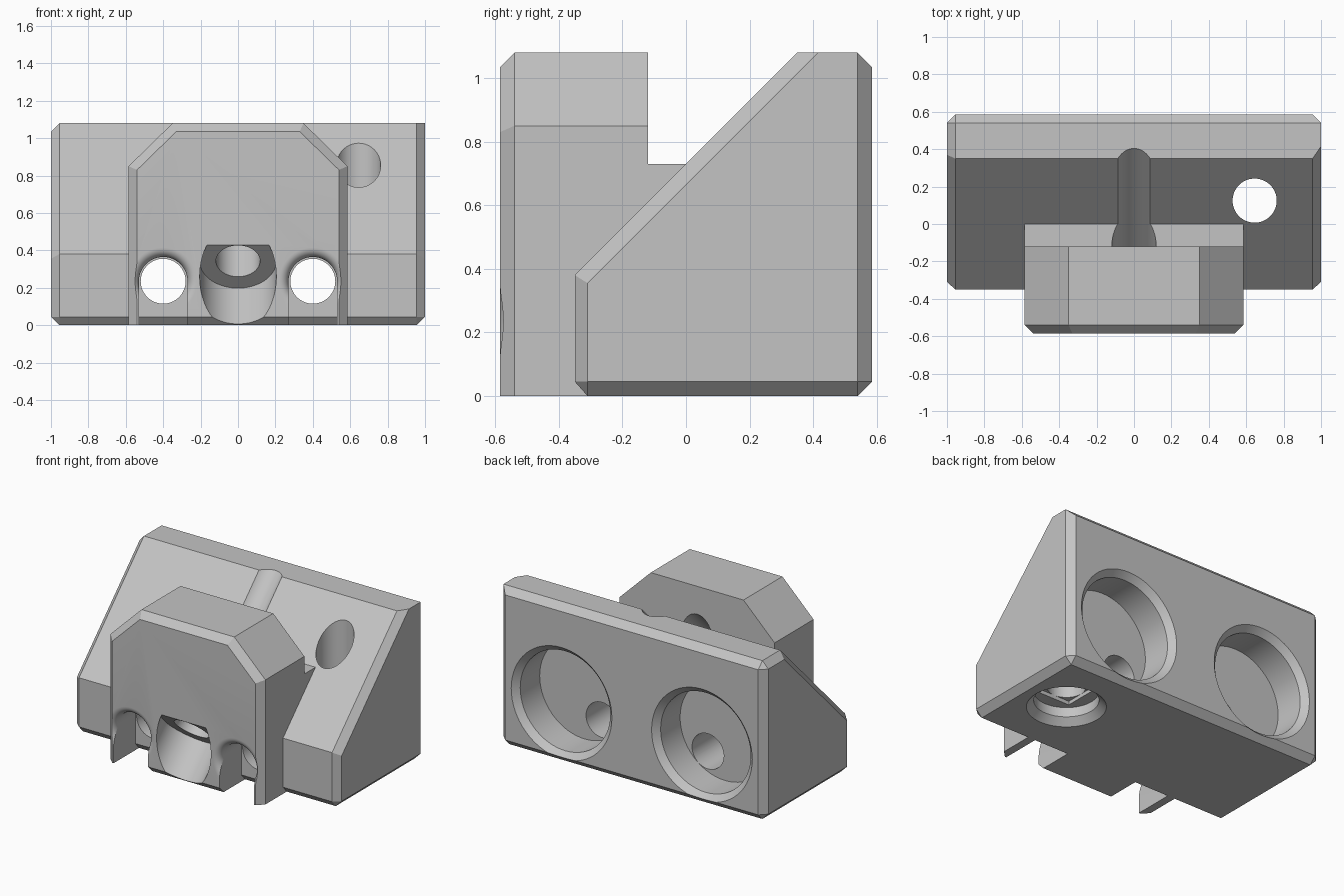
import bpy, bmesh, math
from mathutils import Vector, Matrix

if "Cube" in bpy.data.objects:
    bpy.data.objects.remove(bpy.data.objects["Cube"], do_unlink=True)

C = 0.045  # chamfer size

grey = bpy.data.materials.new("light_grey")
grey.use_nodes = True
grey.diffuse_color = (0.55, 0.55, 0.55, 1)
grey.node_tree.nodes["Principled BSDF"].inputs["Base Color"].default_value = (0.55, 0.55, 0.55, 1)


def add_object(name, bm):
    bmesh.ops.recalc_face_normals(bm, faces=bm.faces)
    mesh = bpy.data.meshes.new(name)
    bm.to_mesh(mesh)
    bm.free()
    mesh.materials.append(grey)
    obj = bpy.data.objects.new(name, mesh)
    bpy.context.collection.objects.link(obj)
    return obj


def hull(name, points):
    """Convex solid around the points."""
    bm = bmesh.new()
    for p in points:
        bm.verts.new(p)
    res = bmesh.ops.convex_hull(bm, input=bm.verts)
    loose = [g for g in res["geom_interior"] if isinstance(g, bmesh.types.BMVert)]
    bmesh.ops.delete(bm, geom=loose, context="VERTS")
    bmesh.ops.dissolve_limit(bm, angle_limit=0.005, verts=bm.verts, edges=bm.edges)
    return add_object(name, bm)


def box(name, lo, hi):
    return hull(name, [(x, y, z) for x in (lo[0], hi[0]) for y in (lo[1], hi[1]) for z in (lo[2], hi[2])])


def turned(name, origin, axis, profile, sides=64):
    """Closed solid of revolution from (radius, distance) pairs along an axis."""
    bm = bmesh.new()
    rings = []
    for r, d in profile:
        rings.append([bm.verts.new((r * math.cos(a), r * math.sin(a), d))
                      for a in (2 * math.pi * i / sides for i in range(sides))])
    for a, b in zip(rings, rings[1:]):
        for i in range(sides):
            j = (i + 1) % sides
            bm.faces.new((a[i], a[j], b[j], b[i]))
    bm.faces.new(rings[0])
    bm.faces.new(rings[-1])
    turn = Vector((0, 0, 1)).rotation_difference(Vector(axis)).to_matrix().to_4x4()
    bm.transform(Matrix.Translation(origin) @ turn)
    return add_object(name, bm)


def combine(target, other, operation="DIFFERENCE"):
    other.hide_render = True
    mod = target.modifiers.new("combine", "BOOLEAN")
    mod.operation, mod.solver, mod.object = operation, "EXACT", other
    bpy.context.view_layer.objects.active = target
    bpy.ops.object.modifier_apply(modifier=mod.name)
    bpy.data.objects.remove(other, do_unlink=True)


# Sloped main body with chamfered sides; one top end is chamfered too
full = [(-0.35, C), (-0.31, 0), (0.54, 0), (0.585, C), (0.585, 1.035), (0.54, 1.08), (0.35, 1.08), (-0.35, 0.38)]
points = [(s * (1 - C), y, z) for s in (-1, 1) for y, z in full]
for x, top in ((1, 1.08), (-1, 1.035)):
    points += [(x, y, z) for y, z in
               ((-0.31, C), (0.54, C), (0.54, top), (top - 0.665, top), (-0.31, 0.355))]
body = hull("bracket_body", points)

# Front block with clipped top corners and a chamfered face
points = []
for s in (-1, 1):
    for x, z in ((0.585, 0), (0.585, 0.85), (0.35, 1.08)):
        points += [(s * x, y, z) for y in (-0.54, -0.12)]
    points += [(s * x, -0.585, z) for x, z in ((0.54, 0), (0.54, 0.83), (0.33, 1.035))]
block = hull("front_block", points)

# Bottom chamfer between the two slots
combine(block, hull("chamfer_cutter", [(x, y, z) for x in (-0.3, 0.3)
                                       for y, z in ((-0.63, C * 2), (-0.63, -C), (-0.495, -C))]))

# Arched slots, open below, with a rounded flare at the entrance
flare = [(0.13 + 0.05 * (1 - math.cos(t)), 0.05 * math.sin(t) - 0.05)
         for t in (math.pi / 2 * i / 8 for i in range(9))]
for s in (-1, 1):
    x = s * 0.4
    combine(block, turned("slot_cutter", (x, -0.585, 0.235), (0, -1, 0),
                          [(0.13, -0.4)] + flare + [(0.18, 0.05)]))
    combine(block, box("slot_opening_cutter", (x - 0.13, -0.7, -0.1), (x + 0.13, -0.2, 0.235)))

combine(body, block, "UNION")
combine(body, box("step", (-0.585, -0.2, 0.3), (0.585, 0.1, 0.73)), "UNION")

# Round pockets in the back, each with a small through hole
for s in (-1, 1):
    combine(body, turned("pocket_cutter", (s * 0.53, 0.585, 0.41), (0, 1, 0),
                         [(0.34, -0.25), (0.34, -0.04), (0.38, 0), (0.38, 0.05)]))
    combine(body, turned("through_hole_cutter", (s * 0.4, -0.45, 0.235), (0, 1, 0),
                         [(0.12, 0), (0.12, 0.9)]))

# Slanted screw hole with a wide seat, leaving a groove along the slope
combine(body, turned("screw_cutter", (0, -0.5, 0.343), (0, 1, 1),
                     [(0.205, -0.8), (0.205, 0), (0.118, 0), (0.118, 1.6)]))

# Upright hole with a recess and a square step underneath
hx, hy = 0.645, 0.125
combine(body, turned("upright_hole_cutter", (hx, hy, 0), (0, 0, 1),
                     [(0.245, -0.05), (0.245, 0), (0.2, C), (0.2, 0.11), (0.118, 0.11), (0.118, 1.3)]))
combine(body, box("square_step_cutter", (hx - 0.118, hy - 0.118, 0.09), (hx + 0.118, hy + 0.118, 0.135)))

# Smooth curved walls, sharp edges elsewhere
bpy.ops.object.select_all(action="DESELECT")
body.select_set(True)
bpy.context.view_layer.objects.active = body
bpy.ops.object.shade_smooth_by_angle(angle=math.radians(25))
